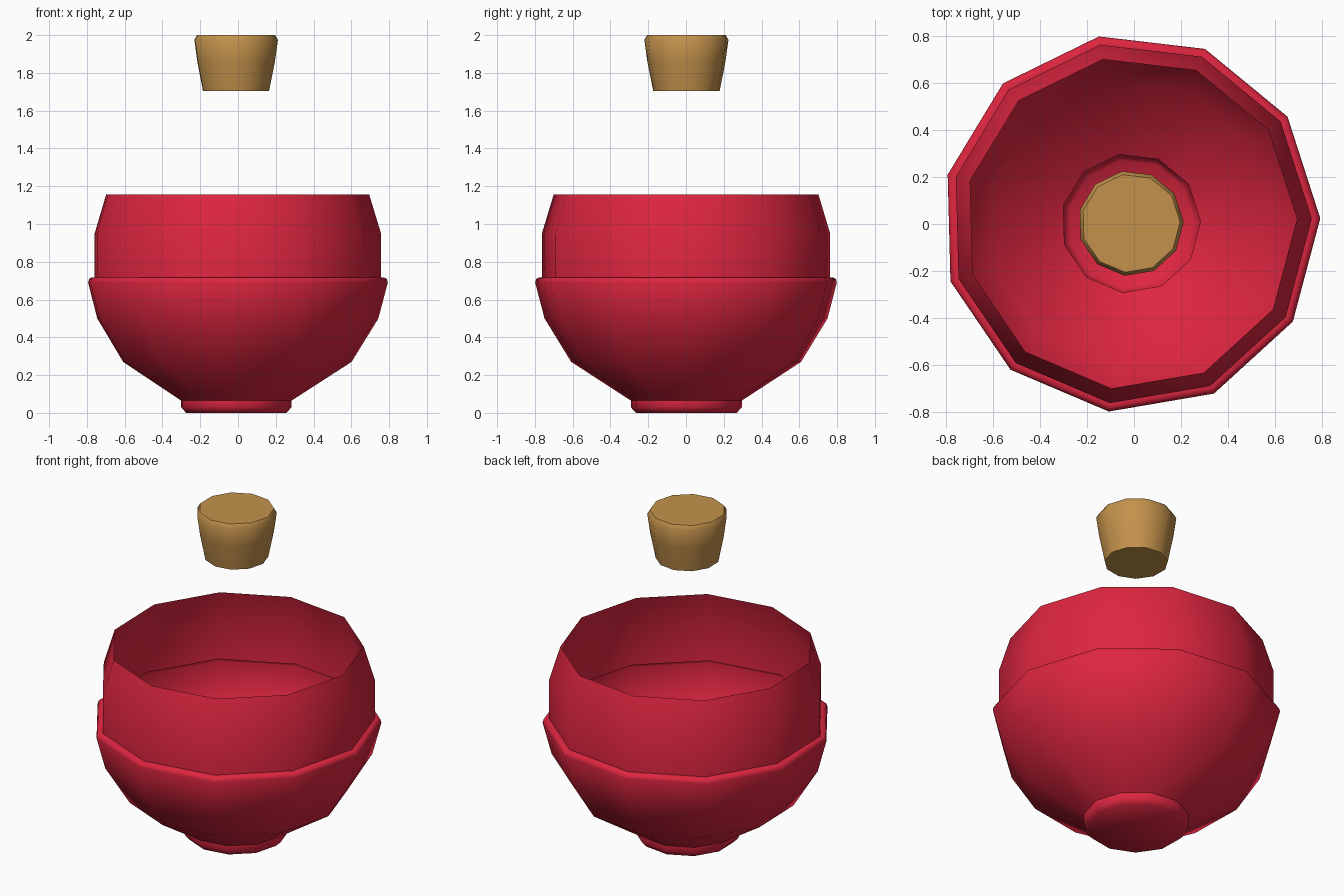
import bpy, bmesh, math

if "Cube" in bpy.data.objects:
    bpy.data.objects.remove(bpy.data.objects["Cube"])

SIDES = 11
TURN = math.radians(1.5)
CX, CY = -0.0135, 0.003


def material(name, rgb):
    m = bpy.data.materials.new(name)
    m.diffuse_color = (*rgb, 1.0)
    m.use_nodes = True
    m.node_tree.nodes["Principled BSDF"].inputs["Base Color"].default_value = m.diffuse_color
    return m


def lathe(name, profile, mat, cap_top):
    """Spin an (r, z) profile into an 11-sided smooth-shaded shell."""
    bm = bmesh.new()
    rings = []
    for r, z in profile:
        rings.append([bm.verts.new((CX + r * math.cos(TURN + math.tau * i / SIDES),
                                    CY + r * math.sin(TURN + math.tau * i / SIDES), z))
                      for i in range(SIDES)])
    for a, b in zip(rings, rings[1:]):
        for i in range(SIDES):
            j = (i + 1) % SIDES
            bm.faces.new((a[i], a[j], b[j], b[i]))
    bm.faces.new(rings[0][::-1])
    if cap_top:
        bm.faces.new(rings[-1])
    mesh = bpy.data.meshes.new(name)
    bm.to_mesh(mesh)
    bm.free()
    mesh.materials.append(mat)
    ob = bpy.data.objects.new(name, mesh)
    bpy.context.collection.objects.link(ob)
    bpy.ops.object.select_all(action='DESELECT')
    ob.select_set(True)
    bpy.context.view_layer.objects.active = ob
    bpy.ops.object.shade_smooth_by_angle(angle=math.radians(50))
    return ob


red = material("red", (0.73, 0.019, 0.051))
cork = material("cork_tan", (0.55, 0.288, 0.072))

# Open thin-walled bowl: foot, flared body, ledge and upper collar
lathe("bowl", [(0.27, 0.0), (0.297, 0.03), (0.297, 0.065), (0.615, 0.27),
               (0.757, 0.50), (0.807, 0.69), (0.801, 0.71), (0.785, 0.718),
               (0.771, 0.718), (0.771, 0.95), (0.708, 1.157)], red, False)

# Tapered stopper floating above the bowl
lathe("stopper", [(0.178, 1.705), (0.209, 1.86), (0.225, 1.975), (0.21, 2.0)],
      cork, True)
